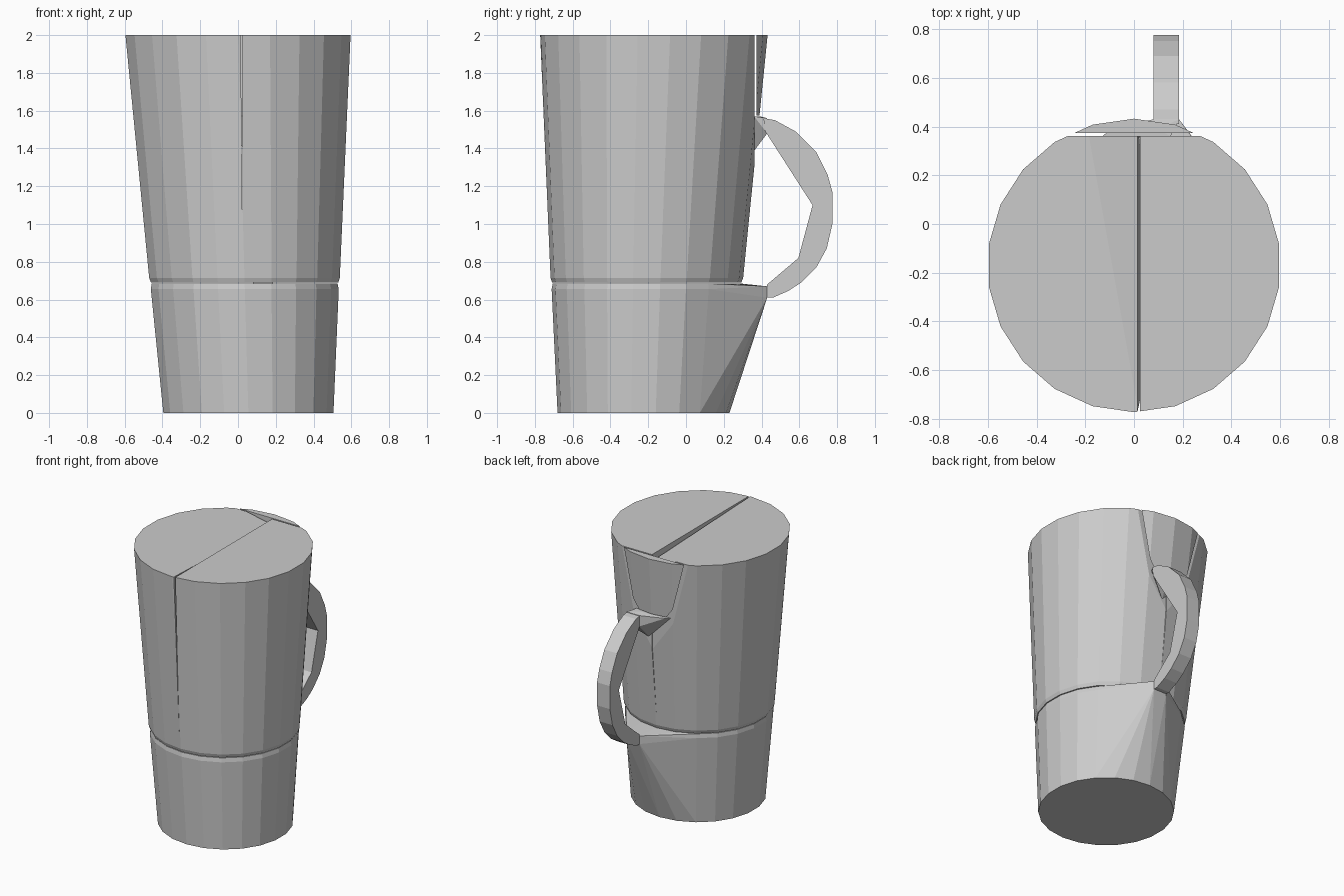
import bpy, bmesh, math
from mathutils import Vector

if "Cube" in bpy.data.objects:
    bpy.data.objects.remove(bpy.data.objects["Cube"])

grey = bpy.data.materials.new("light grey")
grey.use_nodes = True
grey.diffuse_color = (0.6, 0.6, 0.6, 1)
grey.node_tree.nodes["Principled BSDF"].inputs["Base Color"].default_value = (0.6, 0.6, 0.6, 1)

SIDES = 22
JOINT = 0.69
BACK = 0.365
HX0, HX1 = 0.08, 0.185


def add_object(name, bm):
    bmesh.ops.recalc_face_normals(bm, faces=bm.faces)
    mesh = bpy.data.meshes.new(name)
    bm.to_mesh(mesh)
    bm.free()
    mesh.materials.append(grey)
    ob = bpy.data.objects.new(name, mesh)
    bpy.context.collection.objects.link(ob)
    return ob


def ring(z, scale=1.0):
    """Slightly leaning, tapered cup cross-section at height z."""
    if z < JOINT:
        t = z / JOINT
        cx, cy, r = 0.055 - 0.02 * t, -0.225 + 0.017 * t, 0.455 + 0.05 * t
    else:
        t = (z - JOINT) / (2 - JOINT)
        cx, cy, r = 0.035 * (1 - t), -0.208 + 0.038 * t, 0.508 + 0.094 * t
    r *= scale
    return [(cx + r * math.sin(math.tau * i / SIDES),
             cy + r * math.cos(math.tau * i / SIDES), z) for i in range(SIDES)]


def hull(name, points, cuts=()):
    """Convex solid; each cut (point, normal) removes the side the normal faces."""
    bm = bmesh.new()
    for p in points:
        bm.verts.new(p)
    res = bmesh.ops.convex_hull(bm, input=bm.verts[:])
    spare = {g for g in res["geom_interior"] + res["geom_unused"]
             if isinstance(g, bmesh.types.BMVert)}
    bmesh.ops.delete(bm, geom=list(spare), context='VERTS')
    for co, no in cuts:
        geom = bm.verts[:] + bm.edges[:] + bm.faces[:]
        bmesh.ops.bisect_plane(bm, geom=geom, plane_co=co,
                               plane_no=Vector(no).normalized(), clear_outer=True)
        bmesh.ops.holes_fill(bm, edges=[e for e in bm.edges if e.is_boundary])
    return add_object(name, bm)


def across(y, z):
    return [(HX0, y, z), (HX1, y, z)]


# Lower cup, drawn out at the back to the foot of the handle
hull("cup_base", ring(0) + ring(0.655) + ring(0.685, 0.985)
     + across(0.43, 0.61) + across(0.43, 0.67))

# Upper cup in two halves with a fine tapering seam, flat at the back
upper = ring(JOINT, 0.985) + ring(0.715) + ring(2)
back_cut = ((0, BACK - 0.003, 0), (0, 1, 0))
hull("cup_left_half", upper, [((0.025, 0, 0.8), (-1, 0, 0)), back_cut])
# the right half dips along the seam towards the back
hull("cup_right_half", upper, [((0.025, 0, 0.8), (1, 0, 0.009)), back_cut,
                               ((0.015, -0.75, 2), (0.2, 0.036, 1))])

# Back wall patch and the bracket that carries the handle
hull("back_patch", ring(1.575) + ring(2), [((0, BACK + 0.008, 0), (0, -1, 0))])
hull("handle_bracket", [(-0.13, 0.36, 1.57), (0.15, 0.36, 1.57), (-0.1, 0.385, 1.57),
                        (0.1, 0.39, 1.57), (0.05, 0.355, 1.38)]
     + across(0.43, 1.56) + across(0.43, 1.48))

# Handle: side profile (y, z) extruded sideways
profile = [(0.41, 1.56), (0.47, 1.55), (0.58, 1.49), (0.69, 1.38), (0.75, 1.26),
           (0.775, 1.17), (0.775, 1.0), (0.745, 0.87), (0.69, 0.77), (0.61, 0.69),
           (0.54, 0.645), (0.46, 0.61), (0.43, 0.61), (0.43, 0.68), (0.595, 0.82),
           (0.67, 1.1), (0.42, 1.49)]
bm = bmesh.new()
face = bm.faces.new([bm.verts.new((HX0, y, z)) for y, z in profile])
side = bmesh.ops.extrude_face_region(bm, geom=[face])["geom"]
bmesh.ops.translate(bm, vec=(HX1 - HX0, 0, 0),
                    verts=[v for v in side if isinstance(v, bmesh.types.BMVert)])
add_object("handle", bm)
